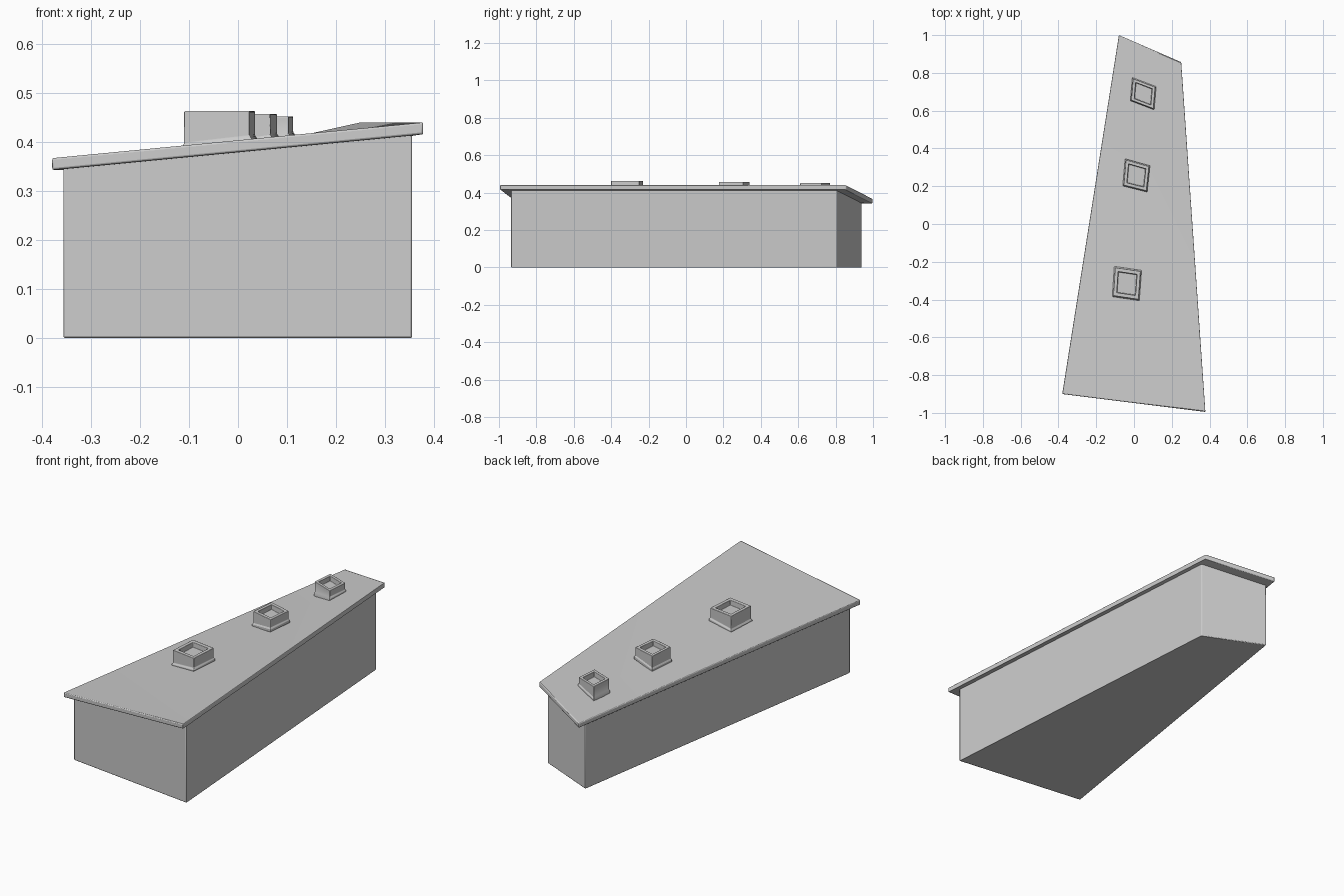
import bpy
from mathutils import Vector

if "Cube" in bpy.data.objects:
    bpy.data.objects.remove(bpy.data.objects["Cube"])

grey = bpy.data.materials.new("light_grey")
grey.use_nodes = True
grey.diffuse_color = (0.6, 0.6, 0.6, 1)
grey.node_tree.nodes["Principled BSDF"].inputs["Base Color"].default_value = (0.6, 0.6, 0.6, 1)

# Plan of the tapering roof: front right, front left, back left, back right
PLAN = [(-0.38, -0.90), (0.378, -0.995), (0.25, 0.857), (-0.08, 1.0)]
EAVES = [0.367, 0.44, 0.44, 0.367]   # low on the right, high on the left


def loft(name, rings, bevel):
    """Join four-cornered rings into a closed solid, bottom to top."""
    verts = [p for ring in rings for p in ring]
    faces = [(2, 1, 3), (3, 1, 0)]
    for r in range(len(rings) - 1):
        a, b = r * 4, r * 4 + 4
        faces += [(a + i, a + (i + 1) % 4, b + (i + 1) % 4, b + i) for i in range(4)]
    t = len(verts) - 4
    faces += [(t, t + 1, t + 3), (t + 1, t + 2, t + 3)]
    mesh = bpy.data.meshes.new(name)
    mesh.from_pydata(verts, [], faces)
    mesh.materials.append(grey)
    obj = bpy.data.objects.new(name, mesh)
    bpy.context.collection.objects.link(obj)
    mod = obj.modifiers.new("soft_edges", "BEVEL")
    mod.width, mod.segments = bevel, 2
    mod.limit_method, mod.angle_limit = "ANGLE", 0.6
    bpy.ops.object.select_all(action="DESELECT")
    obj.select_set(True)
    bpy.context.view_layer.objects.active = obj
    bpy.ops.object.shade_smooth_by_angle(angle=0.5)
    return obj


def plan_ring(scale, heights):
    return [(x * scale, y * scale, z) for (x, y), z in zip(PLAN, heights)]


# Walls, set in under the eaves
mean = sum(EAVES) / 4
wall_tops = [mean + (z - mean) * 0.94 - 0.012 for z in EAVES]
loft("walls", [plan_ring(0.94, [0] * 4), plan_ring(0.94, wall_tops)], 0.004)

# Twisted sloping roof slab
loft("roof", [plan_ring(1, [z - 0.024 for z in EAVES]), plan_ring(1, EAVES)], 0.004)


def roof_light(name, corners, top):
    """Hollow kerb with a small flared foot and a sunken pane."""
    pts = [Vector(c) for c in corners]
    mid = sum(pts, Vector((0, 0))) / 4

    def ring(scale, z):
        return [(*(mid + (p - mid) * scale), z) for p in pts]

    def foot(scale, lift):
        out = []
        for p in pts:
            q = mid + (p - mid) * scale
            v = (q.y + 0.945) / 1.87
            left, right = -0.38 + 0.3 * v, 0.378 - 0.128 * v
            out.append((q.x, q.y, 0.367 + 0.073 * (q.x - left) / (right - left) + lift))
        return out

    loft(name, [foot(1.07, -0.012), foot(1.07, 0.002), foot(1, 0.009),
                ring(1, top), ring(0.74, top), ring(0.72, top - 0.026)], 0.002)


# Three roof lights, shrinking towards the narrow end
roof_light("front_roof_light",
           [(-0.11, -0.38), (0.024, -0.40), (0.035, -0.25), (-0.1, -0.23)], 0.463)
roof_light("middle_roof_light",
           [(-0.055, 0.205), (0.066, 0.175), (0.08, 0.305), (-0.043, 0.34)], 0.457)
roof_light("back_roof_light",
           [(-0.015, 0.655), (0.103, 0.61), (0.113, 0.725), (-0.005, 0.77)], 0.452)
